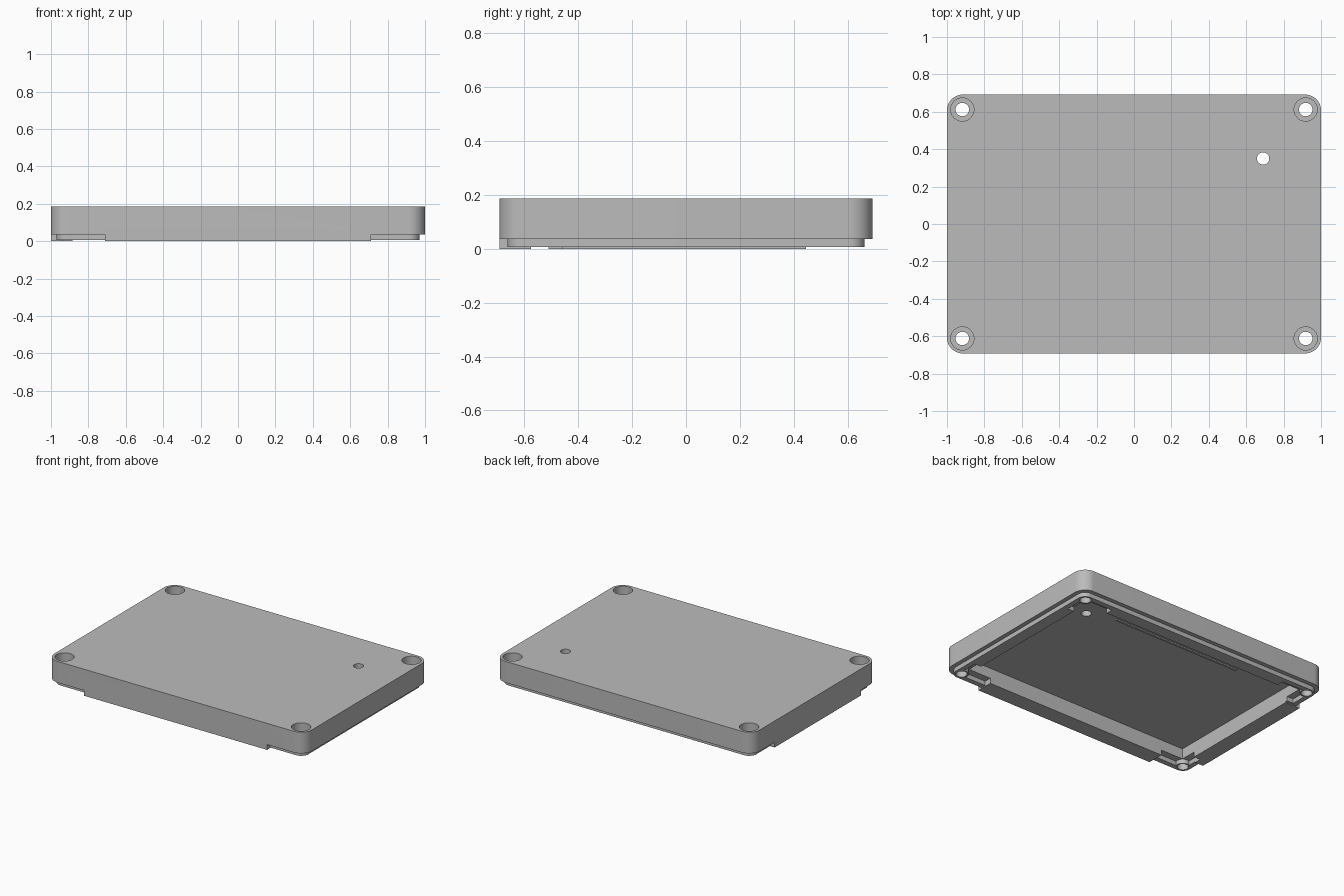
import bpy
import bmesh
from math import cos, sin, pi, radians

old = bpy.data.objects.get("Cube")
if old:
    bpy.data.objects.remove(old, do_unlink=True)

GREY = (0.5, 0.5, 0.5, 1)
mat = bpy.data.materials.new("plain grey")
mat.use_nodes = True
mat.diffuse_color = GREY
mat.node_tree.nodes["Principled BSDF"].inputs["Base Color"].default_value = GREY


def prism(name, outline, z0, z1):
    """Extrude a flat outline from z0 up to z1."""
    bm = bmesh.new()
    face = bm.faces.new([bm.verts.new((x, y, z0)) for x, y in outline])
    top = bmesh.ops.extrude_face_region(bm, geom=[face])["geom"]
    for v in top:
        if isinstance(v, bmesh.types.BMVert):
            v.co.z = z1
    bmesh.ops.recalc_face_normals(bm, faces=bm.faces)
    mesh = bpy.data.meshes.new(name)
    bm.to_mesh(mesh)
    bm.free()
    mesh.materials.append(mat)
    obj = bpy.data.objects.new(name, mesh)
    bpy.context.collection.objects.link(obj)
    return obj


def box(name, x0, x1, y0, y1, z0, z1):
    return prism(name, [(x0, y0), (x1, y0), (x1, y1), (x0, y1)], z0, z1)


def rounded(name, hx, hy, r, z0, z1, steps=12):
    pts = []
    for q, (sx, sy) in enumerate([(1, 1), (-1, 1), (-1, -1), (1, -1)]):
        for i in range(steps + 1):
            a = (q + i / steps) * pi / 2
            pts.append((sx * (hx - r) + r * cos(a), sy * (hy - r) + r * sin(a)))
    return prism(name, pts, z0, z1)


def cylinder(name, x, y, r, z0, z1, n=40):
    pts = [(x + r * cos(2 * pi * i / n), y + r * sin(2 * pi * i / n)) for i in range(n)]
    return prism(name, pts, z0, z1)


def combine(target, tool, operation):
    """Apply one boolean and discard the tool."""
    mod = target.modifiers.new("cut", 'BOOLEAN')
    mod.operation = operation
    mod.solver = 'EXACT'
    mod.object = tool
    graph = bpy.context.evaluated_depsgraph_get()
    graph.update()
    mesh = bpy.data.meshes.new_from_object(target.evaluated_get(graph))
    target.modifiers.clear()
    target.data = mesh
    bpy.data.objects.remove(tool, do_unlink=True)


TOP, RIM, LIP, CEILING = 0.186, 0.037, 0.006, 0.11
HX, HY = 1.0, 0.692
CX, CY = 0.885, 0.575          # cavity half sizes
SX, SY = 0.918, 0.612          # screw centres
corners = [(sx, sy) for sx in (-1, 1) for sy in (-1, 1)]

# Outer shell, inset lip, and the two deeper skirts
lid = rounded("lid", HX, HY, 0.085, RIM, TOP)
combine(lid, rounded("lip", 0.97, 0.662, 0.055, LIP, 0.06), 'UNION')
combine(lid, box("front_skirt", -0.71, 0.71, -HY, -0.5, 0, 0.06), 'UNION')
combine(lid, box("side_skirt", -HX, -0.8, -0.51, 0.445, 0, 0.06), 'UNION')

# Hollow underside with shallow corner steps
combine(lid, box("cavity", -CX, CX, -CY, CY, -0.1, CEILING), 'DIFFERENCE')
for sx, sy in corners:
    xs = sorted((sx * 0.71, sx * 0.935))
    ys = sorted((sy * 0.46, sy * 0.625))
    combine(lid, box("corner_step", *xs, *ys, -0.1, RIM), 'DIFFERENCE')

# Screw bosses, through holes and counterbores
for sx, sy in corners:
    x, y = sx * SX, sy * SY
    combine(lid, cylinder("boss", x, y, 0.046, LIP + 0.001, 0.06), 'UNION')
    combine(lid, cylinder("screw_hole", x, y, 0.036, -0.1, 0.3), 'DIFFERENCE')
    combine(lid, cylinder("counterbore", x, y, 0.062, 0.115, 0.3), 'DIFFERENCE')

# Small indicator hole
combine(lid, cylinder("indicator_hole", 0.69, 0.35, 0.033, 0, 0.3), 'DIFFERENCE')

# Low rib under the ceiling
rib = box("ceiling_rib", -0.5, 0.5, 0.41, 0.425, CEILING - 0.008, CEILING + 0.01)

for obj in (lid, rib):
    obj.data.polygons.foreach_set("use_smooth", [True] * len(obj.data.polygons))
    obj.data.set_sharp_from_angle(angle=radians(30))
